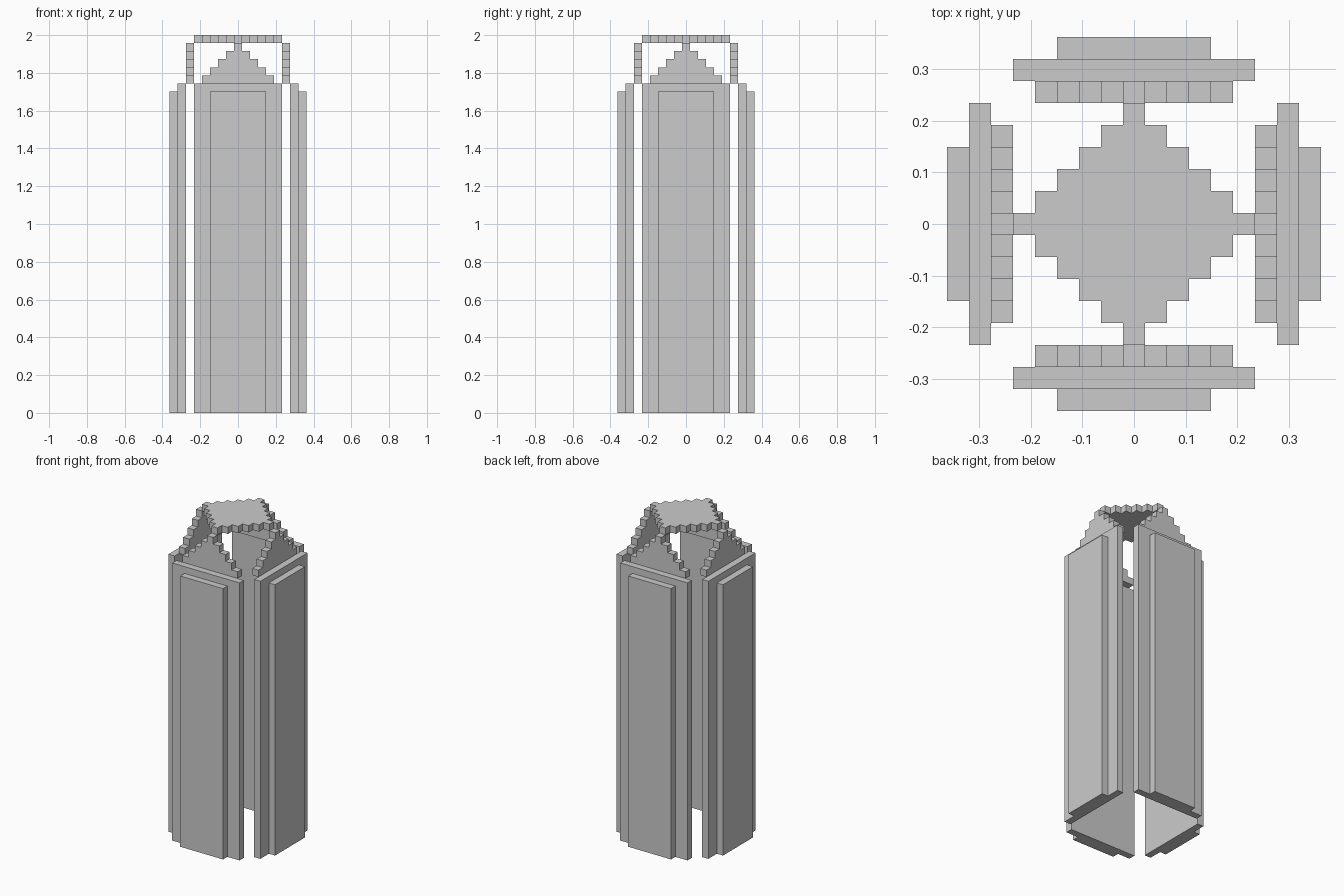
import bpy, bmesh
from mathutils import Matrix
from math import pi

if "Cube" in bpy.data.objects:
    bpy.data.objects.remove(bpy.data.objects["Cube"])

U = 2 / 47  # one block of the stepped grid


def prism(name, outline, to3d, depth, turn=0):
    """Extrude a 2D outline (in blocks) along depth, then turn it in quarter turns about z."""
    bm = bmesh.new()
    verts = [bm.verts.new(to3d(a, b)) for a, b in outline]
    face = bm.faces.new(verts)
    res = bmesh.ops.extrude_face_region(bm, geom=[face])
    moved = [g for g in res["geom"] if isinstance(g, bmesh.types.BMVert)]
    bmesh.ops.translate(bm, verts=moved, vec=depth)
    bm.transform(Matrix.Rotation(turn * pi / 2, 4, "Z") @ Matrix.Scale(U, 4))
    bmesh.ops.recalc_face_normals(bm, faces=bm.faces)
    mesh = bpy.data.meshes.new(name)
    bm.to_mesh(mesh)
    bm.free()
    obj = bpy.data.objects.new(name, mesh)
    bpy.context.collection.objects.link(obj)
    return obj


def steps(half_widths, base):
    """Right-hand stair from the base upward, one block per row."""
    return [(w, base + i + k) for i, w in enumerate(half_widths) for k in (0, 1)]


def panel(half, height):
    return [(-half, 0), (half, 0), (half, height), (-half, height)]


# Stepped gable profile
right = steps([4.5, 3.5, 2.5, 1.5, 0.5], 41)
gable = right + [(-x, z) for x, z in reversed(right)]

# Four identical sides: outer panel, inner panel, stepped gable
for turn, side in enumerate(["front", "right", "back", "left"]):
    for part, outline, y in [("outer_panel", panel(3.5, 40), -8.5),
                             ("inner_panel", panel(5.5, 41), -7.5),
                             ("gable", gable, -6.5)]:
        prism(f"{side}_{part}", outline, lambda a, b: (a, y, b), (0, 1, 0), turn)

# Stepped diamond cap plate
right = steps([5.5 - abs(j) for j in range(-5, 6)], -5.5)
cap = right + [(-x, y) for x, y in reversed(right)]
prism("cap_plate", cap, lambda a, b: (a, b, 46), (0, 0, 1))
